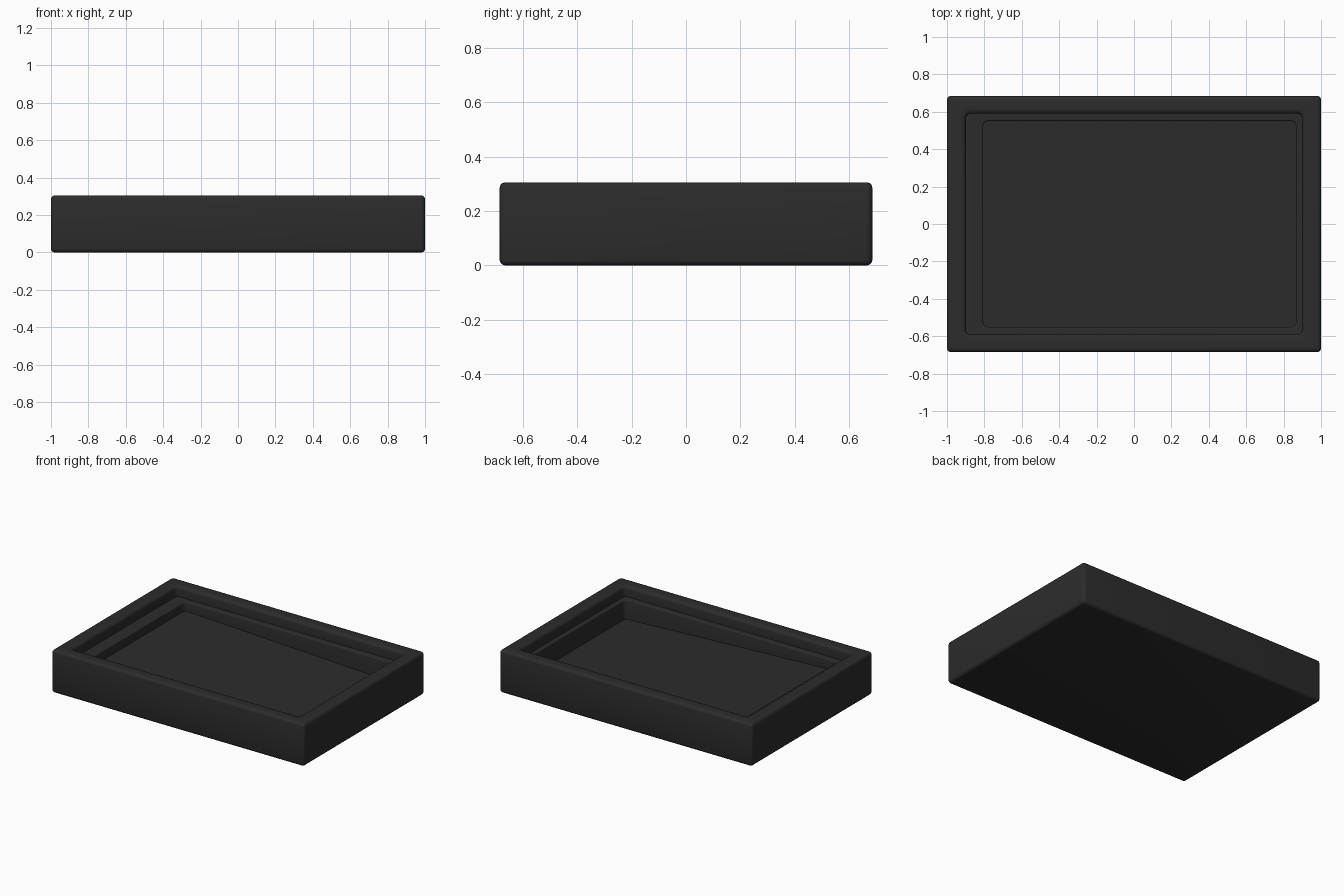
import bpy, bmesh, math

if "Cube" in bpy.data.objects:
    bpy.data.objects.remove(bpy.data.objects["Cube"])

SEG = 5                       # segments per rounded corner


def floor_z(x):
    # pocket floor falls towards +x
    return 0.165 - 0.075 * (x + 0.807) / 1.673


def ring(bm, x0, x1, y, r, z):
    # rounded rectangle loop; z is a number or a function of x
    verts = []
    corners = [(x1 - r, y - r, 0), (x0 + r, y - r, 90), (x0 + r, -y + r, 180), (x1 - r, -y + r, 270)]
    for cx, cy, start in corners:
        for i in range(SEG + 1):
            a = math.radians(start + 90 * i / SEG)
            px, py = cx + r * math.cos(a), cy + r * math.sin(a)
            verts.append(bm.verts.new((px, py, z(px) if callable(z) else z)))
    return verts


bm = bmesh.new()
rings = []
R, H, X, Y = 0.02, 0.305, 1.0, 0.685
angles = [math.radians(a) for a in (0, 30, 60, 90)]

# outer shell with softened bottom and top edges
for a in angles:
    d = R * (1 - math.sin(a))
    rings.append(ring(bm, -X + d, X - d, Y - d, R + 0.002 - d, R - R * math.cos(a)))
for a in reversed(angles):
    d = R * (1 - math.sin(a))
    rings.append(ring(bm, -X + d, X - d, Y - d, R + 0.002 - d, H - R + R * math.cos(a)))

# rounded rim lip down to the ledge
L = 0.022
for a in angles:
    d = L * (1 - math.sin(a))
    rings.append(ring(bm, -0.898 - d, 0.898 - d * -1, 0.59 + d, 0.025 + d, H - L + L * math.cos(a)))
LEDGE = 0.23
rings.append(ring(bm, -0.898, 0.898, 0.59, 0.025, LEDGE))

# pocket lip, walls and sloping floor
P = 0.008
for a in angles:
    d = P * (1 - math.sin(a))
    rings.append(ring(bm, -0.807 - d, 0.866 + d, 0.551 + d, 0.03 + d, LEDGE - P + P * math.cos(a)))
rings.append(ring(bm, -0.807, 0.866, 0.551, 0.03, floor_z))

# order the lip loops from outside in, then skin consecutive loops
for lower, upper in zip(rings, rings[1:]):
    n = len(lower)
    for i in range(n):
        j = (i + 1) % n
        bm.faces.new((lower[i], lower[j], upper[j], upper[i]))
bm.faces.new(list(reversed(rings[0])))
bm.faces.new(rings[-1])
bmesh.ops.recalc_face_normals(bm, faces=bm.faces)

mesh = bpy.data.meshes.new("tray")
bm.to_mesh(mesh)
bm.free()
tray = bpy.data.objects.new("tray", mesh)
bpy.context.collection.objects.link(tray)

black = bpy.data.materials.new("black_plastic")
black.diffuse_color = (0.025, 0.025, 0.025, 1)
black.use_nodes = True
black.node_tree.nodes["Principled BSDF"].inputs["Base Color"].default_value = black.diffuse_color
mesh.materials.append(black)

bpy.context.view_layer.objects.active = tray
tray.select_set(True)
bpy.ops.object.shade_smooth_by_angle(angle=math.radians(35))
